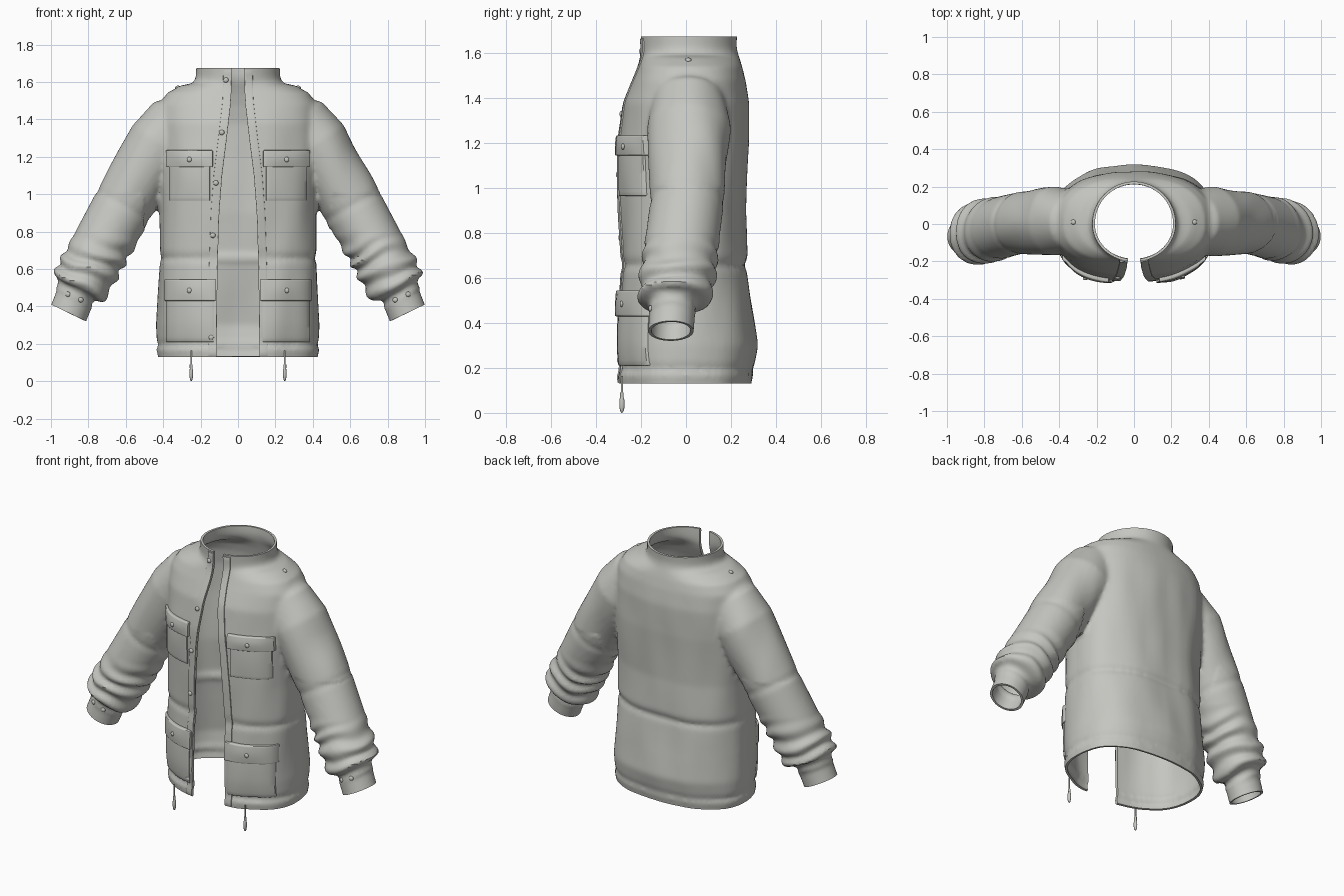
import bpy, bmesh, math
from mathutils import Vector, Matrix, noise
from mathutils.bvhtree import BVHTree

if "Cube" in bpy.data.objects:
    bpy.data.objects.remove(bpy.data.objects["Cube"], do_unlink=True)

cloth = bpy.data.materials.new("pale_grey_cloth")
cloth.use_nodes = True
cloth.diffuse_color = (0.56, 0.56, 0.53, 1)
cloth.node_tree.nodes["Principled BSDF"].inputs["Base Color"].default_value = (0.56, 0.56, 0.53, 1)


def make(name, bm, smooth=True):
    mesh = bpy.data.meshes.new(name)
    bm.to_mesh(mesh)
    bm.free()
    obj = bpy.data.objects.new(name, mesh)
    bpy.context.collection.objects.link(obj)
    mesh.materials.append(cloth)
    if smooth:
        shade(obj)
    return obj


def shade(obj):
    bpy.ops.object.select_all(action="DESELECT")
    obj.select_set(True)
    bpy.context.view_layer.objects.active = obj
    bpy.ops.object.shade_smooth_by_angle(angle=math.radians(40))


def apply_modifiers(obj):
    dg = bpy.context.evaluated_depsgraph_get()
    mesh = bpy.data.meshes.new_from_object(obj.evaluated_get(dg))
    obj.modifiers.clear()
    obj.data = mesh


def loft(bm, rings):
    loops = [[bm.verts.new(p) for p in ring] for ring in rings]
    n = len(loops[0])
    for a, b in zip(loops, loops[1:]):
        for i in range(n):
            bm.faces.new((a[i], a[(i + 1) % n], b[(i + 1) % n], b[i]))
    bm.faces.new(loops[0][::-1])
    bm.faces.new(loops[-1])


def torso_ring(z, a, front, back):
    power = 2 / (2 if z > 1.57 else 2.4)
    ring = []
    for i in range(64):
        c, s = math.cos(i * math.tau / 64), math.sin(i * math.tau / 64)
        depth = back if s > 0 else -front
        ring.append((a * math.copysign(abs(c) ** power, c),
                     depth * math.copysign(abs(s) ** power, s), z))
    return ring


# Torso cross-sections: height, half width, front, back
TORSO = [(.05, .42, -.29, .285), (.13, .425, -.3, .29), (.17, .435, -.305, .3),
         (.195, .422, -.288, .295), (.22, .432, -.295, .305), (.3, .435, -.3, .318),
         (.5, .425, -.3, .29), (.63, .42, -.295, .272), (.655, .41, -.283, .258),
         (.69, .42, -.295, .275), (.9, .42, -.3, .265), (1.2, .43, -.3, .28),
         (1.38, .43, -.275, .28), (1.48, .42, -.235, .265), (1.54, .38, -.21, .25),
         (1.58, .31, -.2, .238), (1.595, .235, -.2, .232), (1.63, .225, -.2, .225),
         (1.73, .222, -.205, .23)]
# Sleeve stations: x, y, z, radius across, radius in depth
SLEEVE = [(.28, .01, 1.46, .09, .1), (.32, .01, 1.40, .16, .16), (.42, .015, 1.27, .175, .185),
          (.51, .01, 1.12, .165, .175), (.60, .005, .96, .162, .165), (.612, .004, .94, .155, .158),
          (.625, .002, .915, .163, .165), (.76, -.03, .67, .157, .165), (.83, -.045, .54, .158, .165),
          (.852, -.055, .495, .148, .15), (.862, -.06, .475, .108, .108), (.875, -.062, .44, .105, .103),
          (.905, -.067, .365, .104, .102), (.925, -.07, .315, .104, .102)]

bm = bmesh.new()
loft(bm, [torso_ring(*s) for s in TORSO])
for side in (1, -1):
    rings = []
    for i, (x, y, z, r, d) in enumerate(SLEEVE):
        p, q = SLEEVE[max(i - 1, 0)], SLEEVE[min(i + 1, len(SLEEVE) - 1)]
        along = Vector((q[0] - p[0], 0, q[2] - p[2])).normalized()
        across = Vector((-along.z, 0, along.x))
        ring = []
        for k in range(32):
            t = k * math.tau / 32
            v = Vector((x, y, z)) + across * r * math.cos(t) + Vector((0, d * math.sin(t), 0))
            ring.append((v.x * side, v.y, v.z))
        rings.append(ring)
    loft(bm, rings)
bmesh.ops.recalc_face_normals(bm, faces=bm.faces)
body = make("jacket_shell", bm, False)

# Fuse torso and sleeves into one cloth surface
remesh = body.modifiers.new("fuse", "REMESH")
remesh.mode = "VOXEL"
remesh.voxel_size = 0.014
soften = body.modifiers.new("soften", "SMOOTH")
soften.factor = 0.5
soften.iterations = 5
apply_modifiers(body)

# Folds: rolled rings on the lower sleeve, soft vertical creases on the body
bm = bmesh.new()
bm.from_mesh(body.data)
bm.normal_update()
moves = []
for v in bm.verts:
    x, y, z = v.co
    ax = abs(x)
    if ax > 0.5 and z < 1.0:
        s = 0.46 * ax - 0.89 * z
        fade = max(0, min(1, (0.8 - z) / 0.15)) * max(0, min(1, (-s + 0.02) / 0.05))
        wave = math.sin(s * 62 + 3 * noise.noise(v.co * 5))
        amount = 0.011 * fade * wave
    else:
        fade = max(0, min(1, (1.5 - z) / 0.25))
        amount = 0.010 * fade * noise.noise(Vector((x * 7, y * 7, z * 2.2)))
    moves.append((v, v.normal * amount))
for v, m in moves:
    v.co += m


# Trim the hem, collar and cuff openings
def trim(co, no, test):
    faces = [f for f in bm.faces if test(f.calc_center_median())]
    geom = list({g for f in faces for g in [f, *f.verts, *f.edges]})
    bmesh.ops.bisect_plane(bm, geom=geom, plane_co=co, plane_no=no, clear_outer=True)


trim((0, 0, .13), (0, 0, -1), lambda c: c.z < .25)
trim((0, 0, 1.675), (0, 0, 1), lambda c: c.z > 1.6)
for side in (1, -1):
    trim((.905 * side, 0, .365), (.43 * side, 0, -.9), lambda c: c.x * side > .65 and c.z < .6)
bm.to_mesh(body.data)
bm.free()

# Front opening: height and half width
GAP = [(.0, .115), (.6, .11), (.9, .1), (1.1, .085), (1.3, .06), (1.5, .037), (1.8, .03)]


def gap(z):
    for (z0, w0), (z1, w1) in zip(GAP, GAP[1:]):
        if z <= z1:
            return w0 + (w1 - w0) * (z - z0) / (z1 - z0)
    return GAP[-1][1]


surface = bmesh.new()
surface.from_mesh(body.data)
tree = BVHTree.FromBMesh(surface)
surface.free()

bm = bmesh.new()
outline = [(w, z) for z, w in GAP] + [(-w, z) for z, w in reversed(GAP)]
loft(bm, [[(x, y, z) for x, z in outline] for y in (-.6, 0)])
bmesh.ops.recalc_face_normals(bm, faces=bm.faces)
cutter = make("opening_cutter", bm, False)
cutter.hide_render = True
wall = body.modifiers.new("thickness", "SOLIDIFY")
wall.thickness = 0.014
wall.offset = -1
cut = body.modifiers.new("opening", "BOOLEAN")
cut.operation = "DIFFERENCE"
cut.solver = "EXACT"
cut.object = cutter
apply_modifiers(body)
bpy.data.objects.remove(cutter, do_unlink=True)
shade(body)


def hit(x, z):
    loc, no, _, _ = tree.ray_cast(Vector((x, -2, z)), Vector((0, 1, 0)))
    return (loc, no) if loc else (Vector((x, -.2, z)), Vector((0, -1, 0)))


# Cloth panel laid on the front, following its curve
def panel(name, left, right, z0, z1, thick, puff=0.0, nx=12, nz=12, bevel=.005):
    bm = bmesh.new()
    front, rear = [], []
    for j in range(nz + 1):
        z = z0 + (z1 - z0) * j / nz
        for i in range(nx + 1):
            u = i / nx
            x = left(z) + (right(z) - left(z)) * u
            y = hit(x, z)[0].y
            lift = thick + puff * math.sin(u * math.pi) * math.sin(j / nz * math.pi)
            front.append(bm.verts.new((x, y - lift, z)))
            rear.append(bm.verts.new((x, y + .004, z)))
    w = nx + 1
    for j in range(nz):
        for i in range(nx):
            a = j * w + i
            ids = (a, a + 1, a + w + 1, a + w)
            bm.faces.new([front[k] for k in ids])
            bm.faces.new([rear[k] for k in reversed(ids)])
    rim = list(range(w)) + [j * w + nx for j in range(1, nz + 1)]
    rim += [nz * w + i for i in range(nx - 1, -1, -1)] + [j * w for j in range(nz - 1, 0, -1)]
    for a, b in zip(rim, rim[1:] + rim[:1]):
        bm.faces.new((front[a], rear[a], rear[b], front[b]))
    bmesh.ops.recalc_face_normals(bm, faces=bm.faces)
    obj = make(name, bm, False)
    mod = obj.modifiers.new("soft_edge", "BEVEL")
    mod.width = bevel
    mod.segments = 2
    mod.limit_method = "ANGLE"
    mod.angle_limit = math.radians(50)
    apply_modifiers(obj)
    shade(obj)


def box_panel(name, side, x0, x1, *rest):
    a, b = sorted((x0 * side, x1 * side))
    panel(name, lambda z: a, lambda z: b, *rest)


# Snap button: a flattened dome facing along the cloth normal
def button(name, loc, normal, radius=.014):
    bm = bmesh.new()
    turn = normal.to_track_quat("Z", "Y").to_matrix().to_4x4()
    bmesh.ops.create_uvsphere(bm, u_segments=16, v_segments=8, radius=radius,
                              matrix=Matrix.Translation(loc) @ turn @ Matrix.Diagonal((1, 1, .6, 1)))
    make(name, bm)


for side, word in ((1, "left"), (-1, "right")):
    # Pockets with flaps
    box_panel(word + "_chest_pocket", side, .15, .37, .965, 1.2, .010, .006)
    box_panel(word + "_chest_flap", side, .135, .385, 1.145, 1.235, .021, .005)
    box_panel(word + "_lower_pocket", side, .13, .385, .21, .5, .012, .006)
    box_panel(word + "_lower_flap", side, .12, .395, .43, .545, .023, .005)
    for z in (1.185, .485):
        loc, no = hit(.26 * side, z)
        button(word + "_flap_button", loc + Vector((0, -.027, 0)), Vector((0, -1, 0)))
    # Placket strip along the opening
    edges = [lambda z: gap(z) + .001, lambda z: gap(z) + .045]
    if side < 0:
        edges = [lambda z: -gap(z) - .045, lambda z: -gap(z) - .001]
    panel(word + "_placket", *edges, .135, 1.665, .006, 0, 4, 60, .002)
    # Shoulder and cuff snaps
    loc, no, _, _ = tree.ray_cast(Vector((.325 * side, .01, 3)), Vector((0, 0, -1)))
    button(word + "_shoulder_button", loc, no)
    for x, z in ((.84, .435), (.91, .465)):
        button(word + "_cuff_button", *hit(x * side, z))
    # Hem drawcord and toggle
    foot = Vector((.25 * side, -.285, 0))
    for part, z, r, h in (("drawcord", .115, .005, .1), ("cord_collar", .08, .008, .02)):
        bm = bmesh.new()
        bmesh.ops.create_cone(bm, cap_ends=True, segments=12, radius1=r, radius2=r, depth=h,
                              matrix=Matrix.Translation(foot + Vector((0, 0, z))))
        make(word + "_" + part, bm)
    bm = bmesh.new()
    bmesh.ops.create_uvsphere(bm, u_segments=12, v_segments=10, radius=.04,
                              matrix=Matrix.Translation(foot + Vector((0, 0, .04)))
                              @ Matrix.Diagonal((.25, .3, 1, 1)))
    make(word + "_cord_toggle", bm)

# Snaps down the right placket
for z in (1.61, 1.33, 1.06, .78, .505, .235):
    loc, no = hit(-gap(z) - .03, z)
    button("placket_button", loc + Vector((0, -.008, 0)), Vector((0, -1, 0)))
